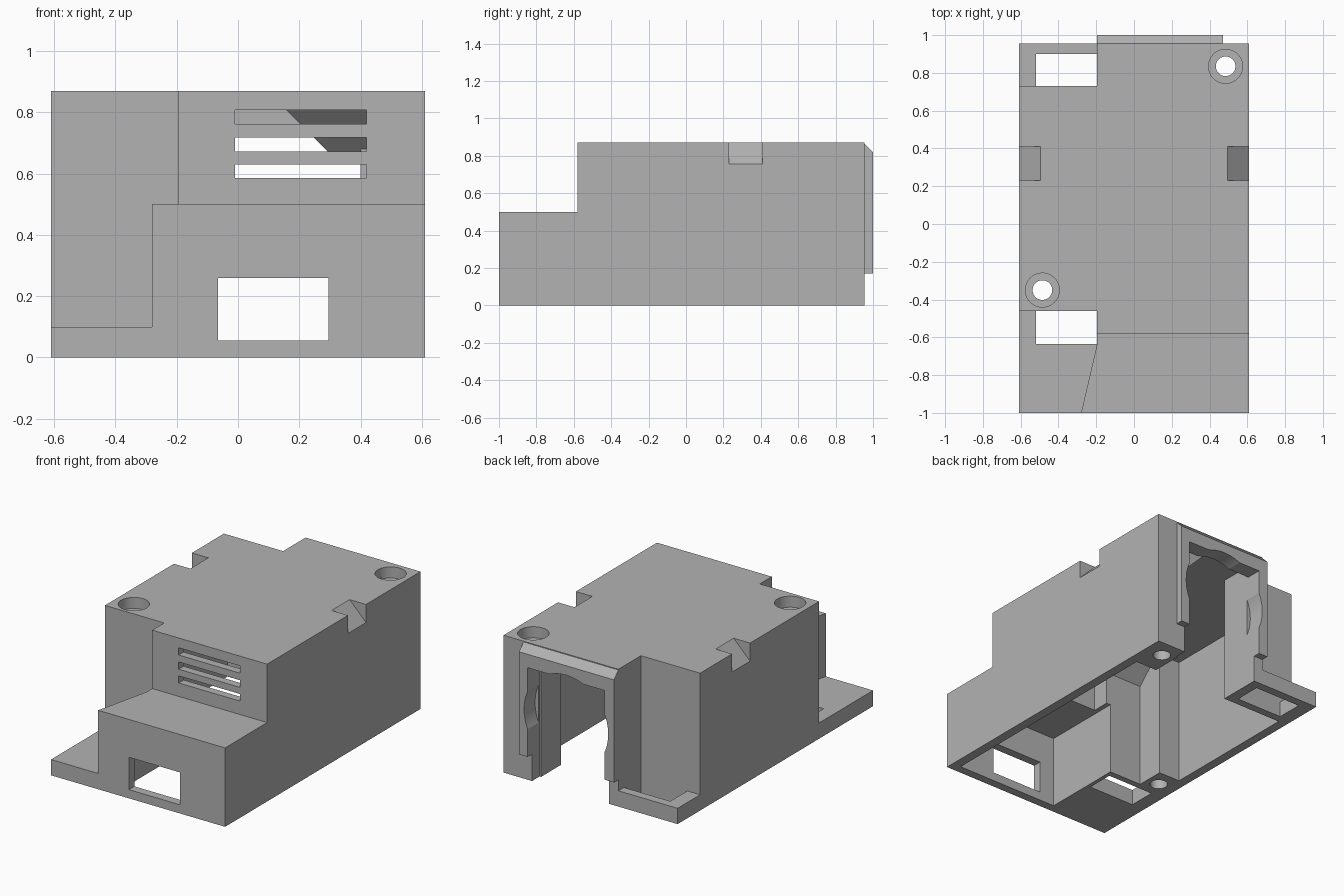
import bpy, bmesh
from mathutils import Matrix, Vector

old = bpy.data.objects.get("Cube")
if old:
    bpy.data.objects.remove(old, do_unlink=True)

grey = bpy.data.materials.new("plain_grey")
grey.use_nodes = True
GREY = (0.45, 0.45, 0.45, 1)
grey.diffuse_color = GREY
grey.node_tree.nodes["Principled BSDF"].inputs["Base Color"].default_value = GREY


def make(name, bm):
    bmesh.ops.recalc_face_normals(bm, faces=bm.faces)
    mesh = bpy.data.meshes.new(name)
    bm.to_mesh(mesh)
    bm.free()
    mesh.materials.append(grey)
    ob = bpy.data.objects.new(name, mesh)
    bpy.context.scene.collection.objects.link(ob)
    return ob


def hull(name, points):
    """Convex solid around a few points."""
    bm = bmesh.new()
    for p in points:
        bm.verts.new(p)
    bmesh.ops.convex_hull(bm, input=bm.verts)
    bmesh.ops.dissolve_limit(bm, angle_limit=0.01, verts=bm.verts, edges=bm.edges)
    return make(name, bm)


def box(name, xs, ys, zs):
    return hull(name, [(x, y, z) for x in xs for y in ys for z in zs])


def cylinder(name, centre, radius, depth, axis):
    bm = bmesh.new()
    turn = Vector((0, 0, 1)).rotation_difference(Vector(axis)).to_matrix().to_4x4()
    bmesh.ops.create_cone(bm, cap_ends=True, segments=48, radius1=radius,
                          radius2=radius, depth=depth,
                          matrix=Matrix.Translation(centre) @ turn)
    return make(name, bm)


def combine(target, other, operation):
    """Apply a boolean and drop the helper."""
    other.hide_render = True
    mod = target.modifiers.new("shape", "BOOLEAN")
    mod.operation, mod.solver, mod.object = operation, "EXACT", other
    bpy.context.view_layer.update()
    graph = bpy.context.evaluated_depsgraph_get()
    mesh = bpy.data.meshes.new_from_object(target.evaluated_get(graph))
    target.modifiers.clear()
    target.data = mesh
    bpy.data.objects.remove(other, do_unlink=True)


def cut(other):
    combine(housing, other, "DIFFERENCE")


W, H, BACK = 0.61, 0.87, 0.955   # half width, height, rear face
SIDE = -0.195                    # inner line of the two corner ledges
LEDGE, CEIL, LOW = 0.1, 0.81, -0.2
OUT, UP = 1.3, 1.2               # safely outside

housing = box("housing", (-W, W), (-1, BACK), (0, H))

# Chamfered frame on the rear
rear = [(0.92, 0.17), (1, 0.17), (1, 0.82), (0.95, H), (0.92, H)]
combine(housing, hull("rear_frame", [(x, y, z) for x in (SIDE, 0.47) for y, z in rear]), "UNION")

# Front step and the two corner ledges
cut(box("front_step", (-OUT, OUT), (-OUT, -0.58), (0.5, UP)))
cut(box("front_corner", (-OUT, SIDE), (-0.635, -0.46), (LEDGE, UP)))
slant = [(-OUT, -OUT), (-0.35, -OUT), (-0.28, -1), (SIDE, -0.635), (-OUT, -0.635)]
cut(hull("front_slant", [(x, y, z) for x, y in slant for z in (LEDGE, UP)]))
cut(box("rear_corner", (-OUT, SIDE), (0.73, OUT), (LEDGE, UP)))
for ys in ((-0.635, -0.46), (0.73, 0.9)):
    cut(box("ledge_slot", (-0.52, SIDE), ys, (LOW, 0.3)))

# Hollow inside, open below
cut(box("main_cavity", (-0.55, 0.55), (-0.24, 0.68), (LOW, CEIL)))
cut(box("middle_cavity", (-0.40, 0.55), (-0.42, -0.2), (LOW, CEIL)))
cut(box("upper_front_cavity", (-0.14, 0.55), (-0.53, -0.4), (LOW, CEIL)))
cut(box("lower_front_cavity", (-0.17, 0.55), (-0.945, -0.4), (LOW, 0.46)))
cut(box("rear_cavity", (-0.13, 0.40), (0.6, 0.9), (LOW, CEIL)))

# Sloped supports under the ceiling
combine(housing, hull("rear_support", [
    (x, y, z) for x0, y0, z in ((0.295, 0.69, 0.67), (0.15, 0.545, 0.815))
    for x in (x0, 0.42) for y in (y0, 0.86)]), "UNION")
ramp = [(-0.44, 0.67), (-0.42, 0.67), (-0.275, 0.815), (-0.44, 0.815)]
combine(housing, hull("front_support", [
    (x, y, z) for x in (-0.42, -0.17) for y, z in ramp]), "UNION")

# Rear opening with a round bulge
cut(box("rear_opening", (-0.13, 0.41), (0.88, OUT), (LOW, 0.735)))
cut(cylinder("rear_round", (0.14, 1.1, 0.465), 0.295, 0.42, (0, 1, 0)))

# Front window and vents
cut(box("window", (-0.065, 0.295), (-OUT, -0.9), (0.055, 0.26)))
for z0, z1 in ((0.585, 0.63), (0.672, 0.718), (0.762, 0.808)):
    cut(box("vent", (-0.01, 0.42), (-0.7, -0.5), (z0, z1)))

# Screw holes with wide heads
for x, y in ((0.485, 0.835), (-0.485, -0.35)):
    cut(cylinder("screw_hole", (x, y, 0.4), 0.052, 1.4, (0, 0, 1)))
    cut(cylinder("screw_head", (x, y, 1.0), 0.09, 0.4, (0, 0, 1)))

# Sloped grip notches on both top edges
for s in (-1, 1):
    notch = [(0.495, H), (W, 0.755), (0.7, 0.755), (0.7, 1), (0.495, 1)]
    cut(hull("notch", [(s * x, y, z) for x, z in notch for y in (0.23, 0.41)]))

housing.data.materials.clear()
housing.data.materials.append(grey)
for f in housing.data.polygons:
    f.material_index = 0
    f.use_smooth = False
bpy.context.view_layer.objects.active = housing
housing.select_set(True)
bpy.ops.object.shade_smooth_by_angle(angle=0.4)
